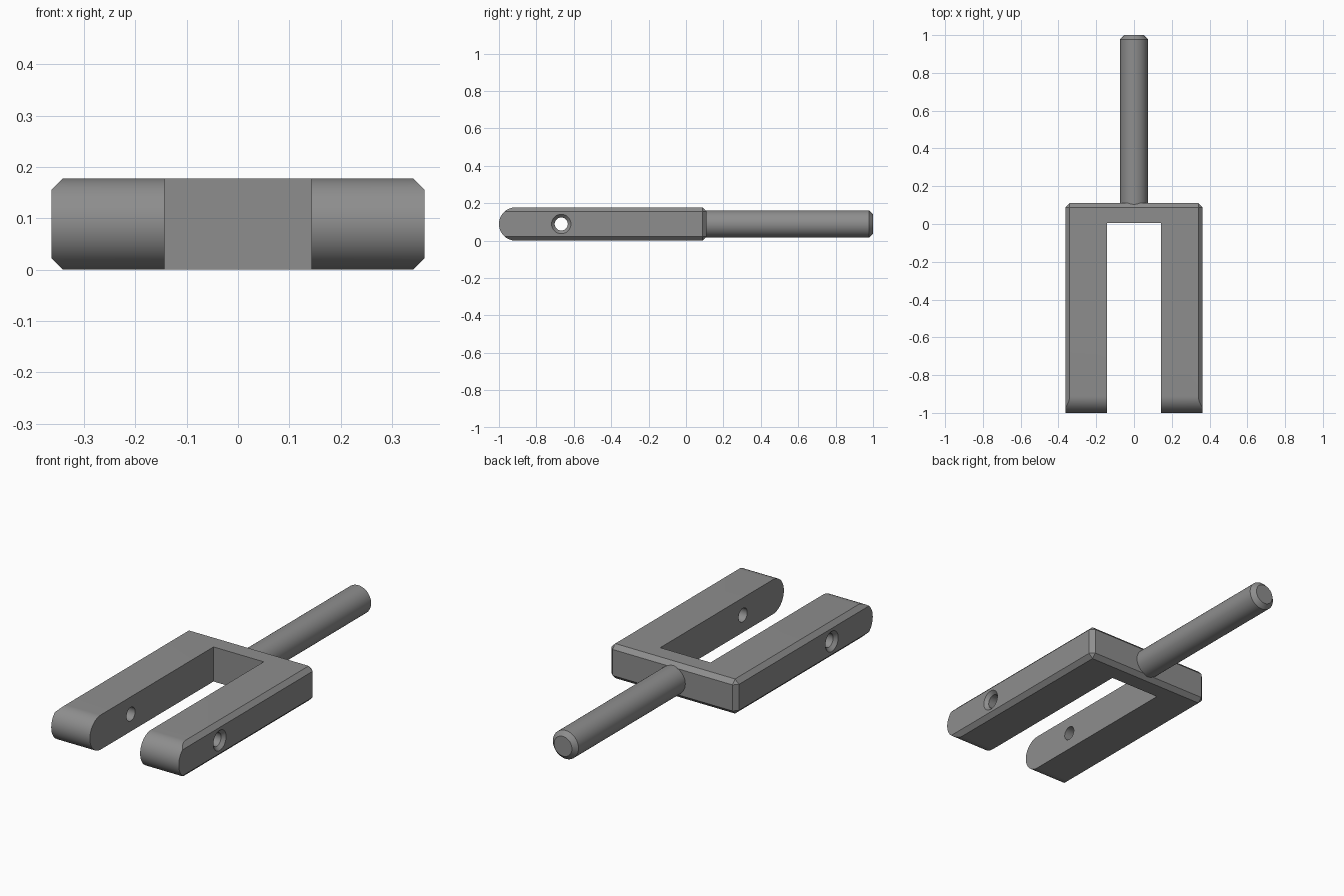
import bpy, bmesh, math
from mathutils import Matrix, Vector

if "Cube" in bpy.data.objects:
    bpy.data.objects.remove(bpy.data.objects["Cube"])

HALF_W, HEIGHT, BACK, CH = 0.363, 0.178, 0.11, 0.022
MID = HEIGHT / 2
SLOT_HALF, SLOT_BACK = 0.143, 0.005
HOLE_Y, HOLE_R, SINK_R = -0.667, 0.035, 0.052
ROD_R = 0.073

steel = bpy.data.materials.new("steel grey")
steel.diffuse_color = (0.27, 0.27, 0.27, 1)
steel.use_nodes = True
steel.node_tree.nodes["Principled BSDF"].inputs["Base Color"].default_value = steel.diffuse_color


def make(name, bm):
    bmesh.ops.recalc_face_normals(bm, faces=bm.faces)
    mesh = bpy.data.meshes.new(name)
    bm.to_mesh(mesh)
    bm.free()
    mesh.materials.append(steel)
    ob = bpy.data.objects.new(name, mesh)
    bpy.context.collection.objects.link(ob)
    return ob


def box(bm, lo, hi):
    lo, hi = Vector(lo), Vector(hi)
    m = Matrix.Translation((lo + hi) / 2) @ Matrix.Diagonal((*(hi - lo), 1))
    bmesh.ops.create_cube(bm, size=1, matrix=m)


def lathe(name, rings, axis, centre, n=64):
    """Closed turned solid from (distance, radius) rings along x or y."""
    bm = bmesh.new()
    loops = []
    for d, r in rings:
        loop = []
        for i in range(n):
            a = 2 * math.pi * i / n
            u, v = r * math.cos(a), r * math.sin(a)
            p = Vector((d, u, v)) if axis == "x" else Vector((u, d, v))
            loop.append(bm.verts.new(p + Vector(centre)))
        loops.append(loop)
    for a, b in zip(loops, loops[1:]):
        for i in range(n):
            bm.faces.new((a[i], a[(i + 1) % n], b[(i + 1) % n], b[i]))
    bm.faces.new(loops[0])
    bm.faces.new(loops[-1])
    return make(name, bm)


def boolean(ob, cutter, op):
    mod = ob.modifiers.new(op, "BOOLEAN")
    mod.operation, mod.solver, mod.object = op, "EXACT", cutter
    bpy.context.view_layer.objects.active = ob
    bpy.ops.object.modifier_apply(modifier=mod.name)
    bpy.data.objects.remove(cutter)


# Fork block, chamfered on the outer sides and the back
bm = bmesh.new()
box(bm, (-HALF_W, -1.2, 0), (HALF_W, BACK, HEIGHT))
edges = [e for e in bm.edges
         if not all(v.co.y < -1 for v in e.verts)]
bmesh.ops.bevel(bm, geom=edges, offset=CH, segments=1, affect="EDGES")
fork = make("fork", bm)

# Rounded tine ends
bm = bmesh.new()
profile = [(0.5, 0 - 0.1), (0.5, HEIGHT + 0.1), (-1 + MID, HEIGHT + 0.1)]
profile = [(0.5, 0), (0.5, HEIGHT)]
for i in range(33):
    a = math.pi / 2 + math.pi * i / 32
    profile.append((-1 + MID + MID * math.cos(a), MID + MID * math.sin(a)))
face = bm.faces.new([bm.verts.new((-0.5, y, z)) for y, z in profile])
ext = bmesh.ops.extrude_face_region(bm, geom=[face])
bmesh.ops.translate(bm, vec=(1, 0, 0),
                    verts=[g for g in ext["geom"] if isinstance(g, bmesh.types.BMVert)])
boolean(fork, make("end_cutter", bm), "INTERSECT")

# Slot between the tines
bm = bmesh.new()
box(bm, (-SLOT_HALF, -1.5, -0.2), (SLOT_HALF, SLOT_BACK, 0.4))
boolean(fork, make("slot_cutter", bm), "DIFFERENCE")

# Cross-pin hole, countersunk on both outer sides
sink = SINK_R - HOLE_R
rings = [(HALF_W + 0.05, SINK_R + 0.05), (HALF_W - sink, HOLE_R)]
rings = [(-d, r) for d, r in rings] + rings[::-1]
boolean(fork, lathe("hole_cutter", rings, "x", (0, HOLE_Y, MID)), "DIFFERENCE")

# Round shank with chamfered tip
shank = lathe("shank", [(0.05, ROD_R), (1 - CH, ROD_R), (1, ROD_R - CH)], "y", (0, 0, MID))

for ob in (fork, shank):
    bpy.ops.object.select_all(action="DESELECT")
    ob.select_set(True)
    bpy.context.view_layer.objects.active = ob
    bpy.ops.object.shade_smooth_by_angle(angle=math.radians(30))
